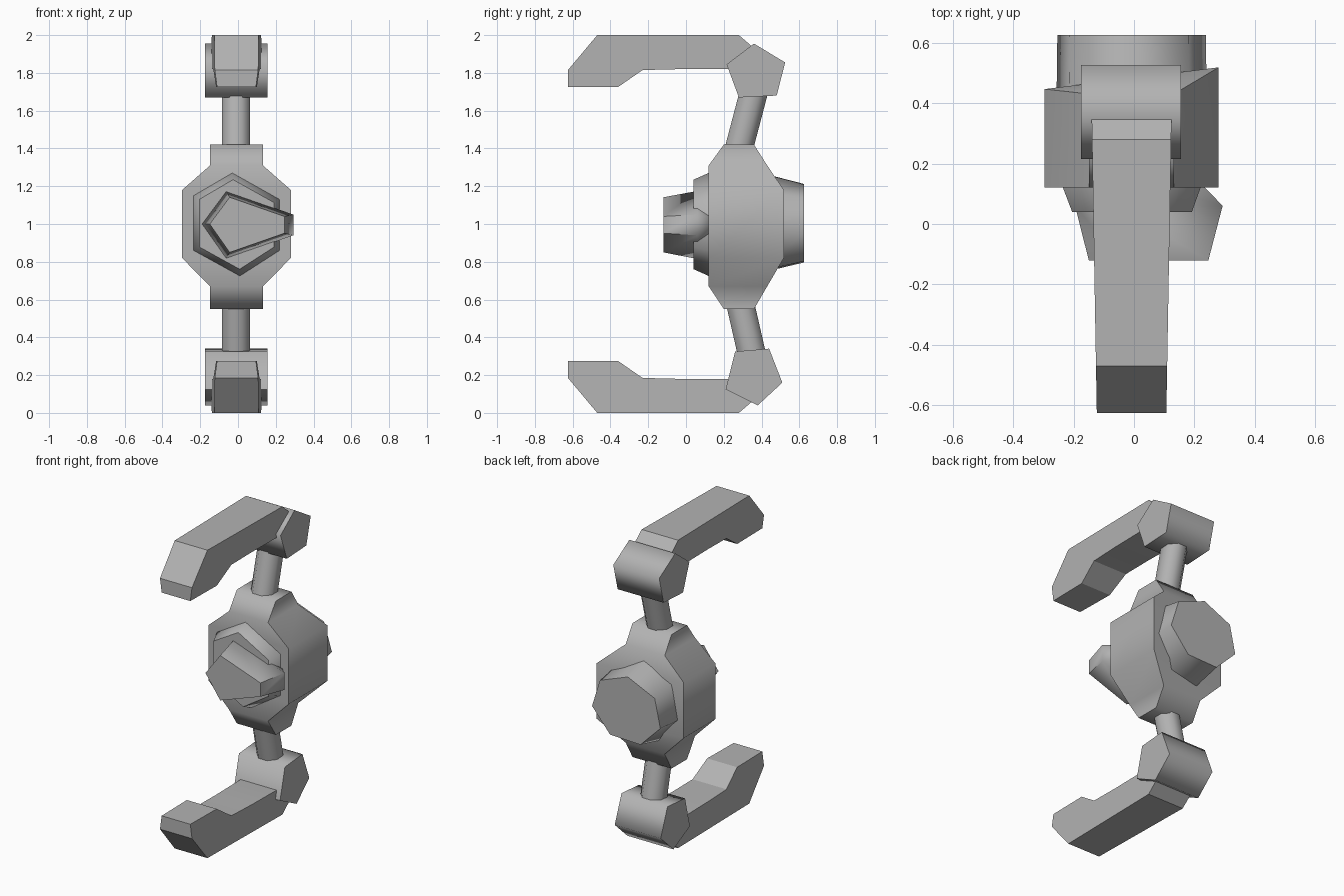
import bpy, bmesh
from math import radians, sin, cos, pi
from mathutils import Vector

cube = bpy.data.objects.get("Cube")
if cube:
    bpy.data.objects.remove(cube, do_unlink=True)

GREY = (0.45, 0.45, 0.45, 1)
grey = bpy.data.materials.new("plain grey")
grey.use_nodes = True
grey.diffuse_color = GREY
grey.node_tree.nodes["Principled BSDF"].inputs["Base Color"].default_value = GREY


def loft(name, rings, limit=75):
    """Skin matching rings of points, cap both ends, keep steep edges sharp."""
    bm = bmesh.new()
    rows = [[bm.verts.new(p) for p in ring] for ring in rings]
    count = len(rows[0])
    for a, b in zip(rows, rows[1:]):
        for i in range(count):
            j = (i + 1) % count
            bm.faces.new((a[i], a[j], b[j], b[i]))
    bm.faces.new(rows[0])
    bm.faces.new(rows[-1])
    bmesh.ops.recalc_face_normals(bm, faces=bm.faces)
    for face in bm.faces:
        face.smooth = True
    for edge in bm.edges:
        edge.smooth = edge.calc_face_angle(0) < radians(limit)
    mesh = bpy.data.meshes.new(name)
    bm.to_mesh(mesh)
    bm.free()
    mesh.materials.append(grey)
    obj = bpy.data.objects.new(name, mesh)
    bpy.context.collection.objects.link(obj)
    return obj


def outline(points, y, scale=1, centre=(0, 1)):
    """Place an x-z outline at depth y, scaled about a centre."""
    cx, cz = centre
    return [(cx + (x - cx) * scale, y, cz + (z - cz) * scale) for x, z in points]


def ellipse(y, rx, rz, sides, start):
    return [(-0.01 + rx * cos(start + 2 * pi * i / sides), y,
             0.995 + rz * sin(start + 2 * pi * i / sides)) for i in range(sides)]


# Body: rectangles stacked in z, with the back slightly skewed
MID = -0.008
levels = [(0.55, 0.14, 0.2, 0.36), (0.67, 0.14, 0.12, 0.43),
          (0.82, 0.288, 0.12, 0.482), (1.18, 0.288, 0.12, 0.482),
          (1.31, 0.14, 0.12, 0.43), (1.42, 0.14, 0.2, 0.36)]
body = []
for z, half, front, back in levels:
    skew = 0.036 if half > 0.2 else 0
    body.append([(MID - half, front, z), (MID + half, front, z),
                 (MID + half, back + skew, z), (MID - half, back - skew, z)])
loft("body", body, 60)

# Seven sided drum on the back
loft("back_drum", [ellipse(0.4, 0.255, 0.275, 7, radians(195)),
                   ellipse(0.625, 0.252, 0.217, 7, radians(195))], 65)

# Six sided collar on the front
hexagon = [(-0.03, 1.27), (0.22, 1.13), (0.22, 0.86),
           (0.01, 0.725), (-0.235, 0.86), (-0.235, 1.15)]
loft("front_collar", [outline(hexagon, 0.13), outline(hexagon, 0.12),
                      outline(hexagon, 0.04, 0.87)], 60)

# Pointed five sided nose
nose = [(-0.195, 1.0), (-0.065, 1.175), (0.293, 1.05), (0.293, 0.94), (-0.065, 0.815)]
pivot = (0.045, 0.998)
loft("nose", [outline(nose, 0.15, 0.65, pivot), outline(nose, 0.06, 1, pivot),
              outline(nose, -0.12, 0.81, pivot)], 65)


# Arms: eight sided rods leaning back from the body
def arm(name, start, end):
    start, end = Vector(start), Vector(end)
    side = Vector((1, 0, 0))
    up = (end - start).normalized().cross(side)
    turns = [radians(22.5 + 45 * i) for i in range(8)]
    loft(name, [[p + 0.08 * (side * cos(t) + up * sin(t)) for t in turns]
                for p in (start, end)])


arm("upper_arm", (-0.01, 0.27, 1.36), (-0.01, 0.37, 1.74))
arm("lower_arm", (-0.01, 0.28, 0.61), (-0.01, 0.36, 0.26))


# Knuckles: five sided prisms lying across the arms
def knuckle(name, profile):
    loft(name, [[(x, y, z) for y, z in profile] for x in (-0.175, 0.155)])


knuckle("upper_knuckle", [(0.36, 1.955), (0.525, 1.855), (0.48, 1.68),
                          (0.28, 1.67), (0.215, 1.845)])
knuckle("lower_knuckle", [(0.26, 0.325), (0.44, 0.34), (0.51, 0.16),
                          (0.38, 0.04), (0.21, 0.125)])

# Claws: bent profiles given thickness, narrowing toward the tip
claw = [(-0.47, 2.0), (0.28, 2.0), (0.35, 1.94), (0.3, 1.83), (0.22, 1.82),
        (-0.03, 1.82), (-0.23, 1.815), (-0.36, 1.725), (-0.625, 1.725), (-0.625, 1.815)]


def half_width(y, z):
    return 0.132 - 0.0175 * (0.35 - y) - (0.012 if z < 1.75 else 0)


for name, flip in (("upper_claw", False), ("lower_claw", True)):
    loft(name, [[(MID + s * half_width(y, z), y, 2 - z if flip else z)
                 for y, z in claw] for s in (-1, 1)], 30)
